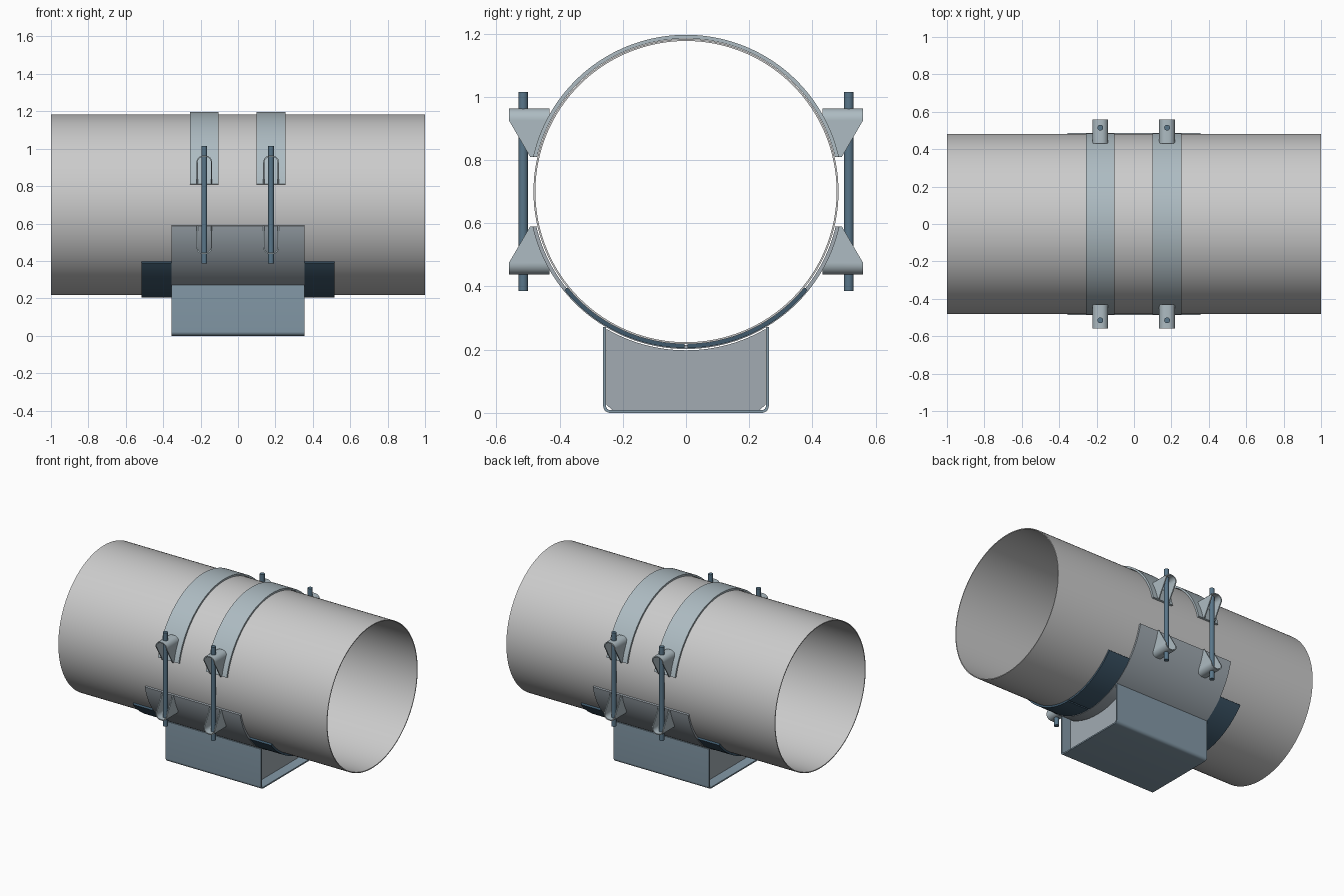
import bpy, bmesh, math

if "Cube" in bpy.data.objects:
    bpy.data.objects.remove(bpy.data.objects["Cube"])

CZ = 0.70            # pipe axis height
R = 0.4825           # pipe outer radius


def mat(name, c):
    m = bpy.data.materials.new(name)
    m.diffuse_color = (*c, 1)
    m.use_nodes = True
    m.node_tree.nodes["Principled BSDF"].inputs["Base Color"].default_value = m.diffuse_color
    return m


STEEL = mat("strap_steel", (0.42, 0.50, 0.54))
BASE = mat("base_steel", (0.23, 0.32, 0.39))
SADDLE = mat("saddle_steel", (0.36, 0.41, 0.45))
ROD = mat("rod_steel", (0.10, 0.18, 0.25))
LINER = mat("liner_dark", (0.05, 0.10, 0.15))


def finish(name, bm, material=None):
    bmesh.ops.recalc_face_normals(bm, faces=bm.faces)
    me = bpy.data.meshes.new(name)
    bm.to_mesh(me)
    bm.free()
    ob = bpy.data.objects.new(name, me)
    bpy.context.collection.objects.link(ob)
    if material:
        me.materials.append(material)
    bpy.context.view_layer.objects.active = ob
    ob.select_set(True)
    bpy.ops.object.shade_smooth_by_angle(angle=math.radians(30))
    ob.select_set(False)
    return ob


def band(name, outer, inner, x0, x1, material=None, closed=False):
    """Solid band between two matching (y, z) lines, extruded along x."""
    bm = bmesh.new()
    rows = [[bm.verts.new((x, *p)) for p in line]
            for x, line in ((x0, outer), (x1, outer), (x1, inner), (x0, inner))]
    n = len(outer)
    for i in range(n if closed else n - 1):
        j = (i + 1) % n
        for k in range(4):
            a, b = rows[k], rows[(k + 1) % 4]
            bm.faces.new((a[i], a[j], b[j], b[i]))
    if not closed:
        for i in (0, -1):
            bm.faces.new([r[i] for r in rows])
    return finish(name, bm, material)


def arc(r, a0, a1, n, cy=0, cz=CZ):
    return [(cy + r * math.cos(math.radians(a0 + (a1 - a0) * i / n)),
             cz + r * math.sin(math.radians(a0 + (a1 - a0) * i / n))) for i in range(n + 1)]


def ring(name, ro, ri, a0, a1, x0, x1, material, n=48):
    return band(name, arc(ro, a0, a1, n), arc(ri, a0, a1, n), x0, x1, material)


# pipe
band("pipe", arc(R, 0, 360, 128)[:-1], arc(R - 0.006, 0, 360, 128)[:-1], -1, 1, closed=True)

# saddle cradle under the pipe
ring("saddle", 0.498, 0.486, -167, -13, -0.355, 0.355, SADDLE, 64)

# liner pads sticking out of both saddle ends, split along the bottom
for s in (-1, 1):
    x0, x1 = sorted((s * 0.35, s * 0.515))
    for a0, a1 in ((-141, -90.6), (-89.4, -39)):
        ring("liner_pad", 0.495, R, a0, a1, x0, x1, LINER, 24)

# base channel with rounded lower corners
W, T, C = 0.262, 0.009, 0.022


def channel(o):
    r = C - o
    return ([(-W + o, 0.272)] + arc(r, 180, 270, 6, -W + C, C)
            + arc(r, 270, 360, 6, W - C, C) + [(W - o, 0.272)])


band("base_channel", channel(0), channel(T), -0.355, 0.355, BASE)

# web plates inside the channel, cut to the saddle curve
half = math.degrees(math.asin(0.252 / 0.502))
top = arc(0.502, -90 - half, -90 + half, 24)
bottom = [(y, 0.009 + max(0, abs(y) - 0.235)) for y, z in top]
for x in (-0.28, 0.28):
    band("web_plate", top, bottom, x - 0.006, x + 0.006, SADDLE)


def lug(name, x, sy, sz):
    """Bent sheet bracket: U profile with tapered sides fitted to the pipe curve."""
    w, zt, r = 0.042, 0.963, 0.035
    side = [(w, 0.81 + 0.115 * i / 5) for i in range(6)]
    right = side + [(px, pz) for px, pz in arc(r, 0, 90, 7, w - r, zt - r)]
    prof = right + [(-px, pz) for px, pz in reversed(right)]
    bm = bmesh.new()
    rows = []
    for px, pz in prof:
        yi = math.sqrt(0.492 ** 2 - (pz - CZ) ** 2)
        yo = 0.56 if pz > 0.925 else 0.493 + 0.067 * (pz - 0.81) / 0.115
        yi = max(yi, 0.431)
        rows.append([bm.verts.new((x + px, sy * y, CZ + sz * (pz - CZ))) for y in (yi, yo)])
    for a, b in zip(rows, rows[1:]):
        bm.faces.new((a[0], a[1], b[1], b[0]))
    bmesh.ops.recalc_face_normals(bm, faces=bm.faces)
    # point the sheet normals outward so the thickness goes inside
    bm.normal_update()
    f = bm.faces[0]
    if f.normal.x * (f.calc_center_median().x - x) < 0:
        bmesh.ops.reverse_faces(bm, faces=bm.faces)
    bm.normal_update()
    bmesh.ops.solidify(bm, geom=bm.faces[:], thickness=0.007)
    finish(name, bm, STEEL)


# straps, lugs and threaded rods at both clamp positions
for x in (-0.18, 0.177):
    ring("strap", 0.496, 0.484, 13, 167, x - 0.077, x + 0.077, STEEL, 64)
    for sy in (-1, 1):
        lug("upper_lug", x, sy, 1)
        lug("lower_lug", x, sy, -1)
        bpy.ops.mesh.primitive_cylinder_add(vertices=24, radius=0.0155, depth=0.63,
                                            location=(x, sy * 0.515, CZ))
        rod = bpy.context.object
        rod.name = "clamp_rod"
        rod.data.materials.append(ROD)
        bpy.ops.object.shade_smooth_by_angle(angle=math.radians(30))
        rod.select_set(False)
